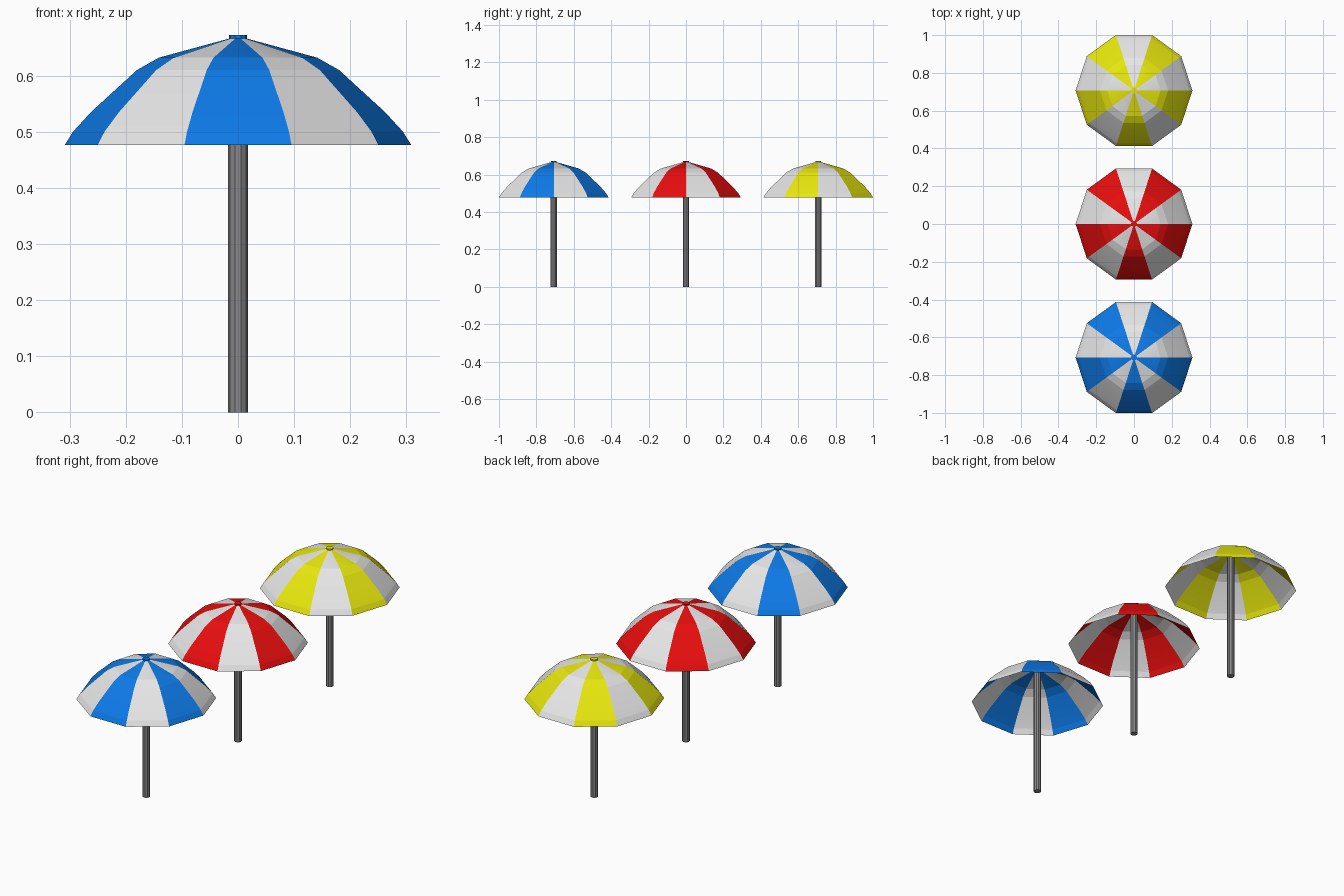
import bpy
import bmesh
from math import cos, sin, tau, radians
from mathutils import Matrix

cube = bpy.data.objects.get("Cube")
if cube:
    bpy.data.objects.remove(cube, do_unlink=True)

SIDES = 10
SPACING = 0.707
# Canopy cross-section from rim to crown: radius, height
PROFILE = [(0.309, 0.476), (0.294, 0.5), (0.262, 0.535),
           (0.18, 0.61), (0.141, 0.632), (0.012, 0.667)]


def make_material(name, rgb):
    mat = bpy.data.materials.new(name)
    mat.use_nodes = True
    color = (*rgb, 1)
    mat.diffuse_color = color
    mat.node_tree.nodes["Principled BSDF"].inputs["Base Color"].default_value = color
    return mat


def finish(name, bm, mats, y):
    mesh = bpy.data.meshes.new(name)
    bm.to_mesh(mesh)
    bm.free()
    for mat in mats:
        mesh.materials.append(mat)
    obj = bpy.data.objects.new(name, mesh)
    obj.location.y = y
    bpy.context.collection.objects.link(obj)
    return obj


def smooth(obj, degrees):
    bpy.ops.object.select_all(action="DESELECT")
    obj.select_set(True)
    bpy.context.view_layer.objects.active = obj
    bpy.ops.object.shade_smooth_by_angle(angle=radians(degrees))


def make_canopy(name, mats, y):
    bm = bmesh.new()
    rings = [[bm.verts.new((r * cos(tau * k / SIDES), r * sin(tau * k / SIDES), z))
              for k in range(SIDES)] for r, z in PROFILE]
    # Alternate panels take the stripe colour
    for low, high in zip(rings, rings[1:]):
        for k in range(SIDES):
            n = (k + 1) % SIDES
            face = bm.faces.new((low[k], low[n], high[n], high[k]))
            face.material_index = k % 2
    smooth(finish(name, bm, mats, y), 10)


def make_cylinder(name, radius, bottom, top, mat, y):
    bm = bmesh.new()
    # Turn a flat side to the front
    placement = Matrix.Translation((0, 0, (top + bottom) / 2)) @ Matrix.Rotation(tau / 4, 4, "Z")
    bmesh.ops.create_cone(bm, cap_ends=True, segments=SIDES, radius1=radius,
                          radius2=radius, depth=top - bottom, matrix=placement)
    finish(name, bm, [mat], y)


white = make_material("white fabric", (0.8, 0.8, 0.8))
grey = make_material("grey metal", (0.25, 0.25, 0.25))
stripes = {"blue": (0.004, 0.195, 0.8),
           "red": (0.8, 0.004, 0.004),
           "yellow": (0.8, 0.8, 0.004)}

# Three parasols in a row from front to back
for i, (colour, rgb) in enumerate(stripes.items()):
    y = (i - 1) * SPACING
    fabric = make_material(colour + " fabric", rgb)
    make_canopy(colour + "_canopy", [white, fabric], y)
    make_cylinder(colour + "_crown_cap", 0.016, 0.666, 0.672, fabric, y)
    make_cylinder(colour + "_parasol_pole", 0.0175, 0, 0.66, grey, y)
